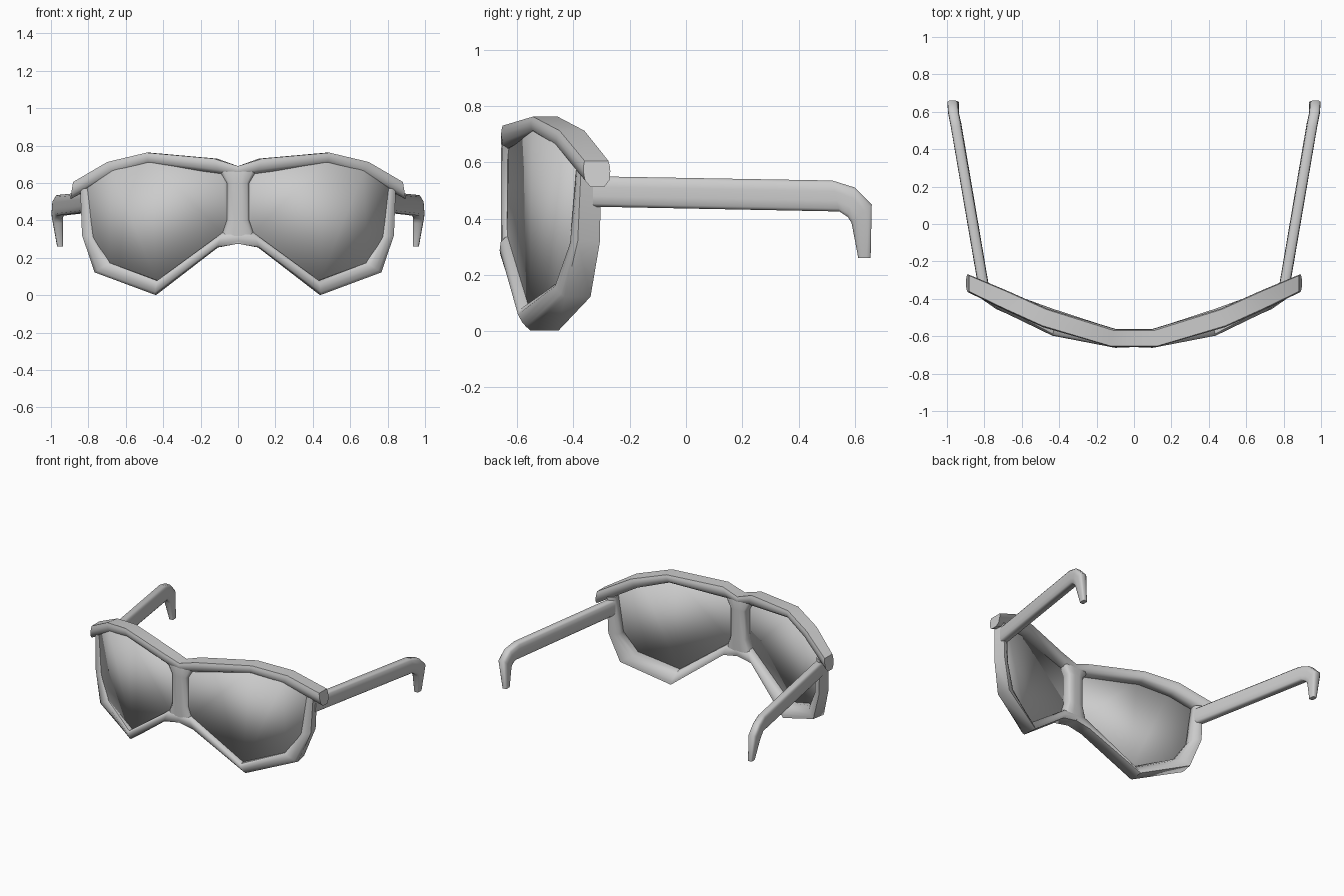
import bpy, bmesh
from mathutils import Vector

if "Cube" in bpy.data.objects:
    bpy.data.objects.remove(bpy.data.objects["Cube"])

# Rim section: u runs outer(+1) to inner(-1), v is depth; flat outside, rounded inside
RIM = [(1, .88), (.6, .97), (.2, 1), (-.5, .9), (-1, .5),
       (-1, -.5), (-.5, -.9), (.2, -1), (.6, -.97), (1, -.88)]
# Temple and bridge section: rounded on both edges
OVAL = [(1, .6), (.8, .92), (.3, 1), (-.3, 1), (-.8, .92), (-1, .6),
        (-1, -.6), (-.8, -.92), (-.3, -1), (.3, -1), (.8, -.92), (1, -.6)]


def finish(name, bm, mirror, angle):
    bmesh.ops.recalc_face_normals(bm, faces=bm.faces[:])
    me = bpy.data.meshes.new(name)
    bm.to_mesh(me)
    bm.free()
    ob = bpy.data.objects.new(name, me)
    bpy.context.collection.objects.link(ob)
    bpy.ops.object.select_all(action='DESELECT')
    ob.select_set(True)
    bpy.context.view_layer.objects.active = ob
    bpy.ops.object.shade_smooth_by_angle(angle=angle)
    if mirror:
        ob.modifiers.new("Mirror", 'MIRROR')
    return ob


def loft(name, stations, section, mirror=True, cap_start=True, angle=0.9):
    """Each station is (outer point, inner point, half depth vector)."""
    bm = bmesh.new()
    rings = []
    for a, b, d in stations:
        a, b, d = Vector(a), Vector(b), Vector(d)
        mid, half = (a + b) / 2, (a - b) / 2
        rings.append([bm.verts.new(mid + half * u + d * v) for u, v in section])
    n = len(section)
    for r, s in zip(rings, rings[1:]):
        for i in range(n):
            j = (i + 1) % n
            bm.faces.new((r[i], r[j], s[j], s[i]))
    if cap_start:
        bm.faces.new(rings[0])
    bm.faces.new(rings[-1])
    return finish(name, bm, mirror, angle)


# Brow bar, centre to outer end
loft("brow_bar", [
    ((0, -.61, .69), (0, -.61, .63), (0, -.047, 0)),
    ((.12, -.61, .73), (.09, -.61, .65), (.01, -.047, 0)),
    ((.48, -.50, .762), (.47, -.505, .70), (.01, -.05, 0)),
    ((.69, -.405, .712), (.66, -.42, .645), (.01, -.05, 0)),
    ((.882, -.318, .605), (.897, -.315, .512), (0, -.048, 0)),
], RIM, cap_start=False)

# Lower rim, nose to outer side
loft("lower_rim", [
    ((0, -.61, .275), (0, -.61, .35), (0, -.048, 0)),
    ((.11, -.61, .255), (.08, -.615, .335), (.003, -.05, 0)),
    ((.44, -.503, .002), (.43, -.56, .078), (.005, -.057, 0)),
    ((.758, -.385, .122), (.68, -.43, .172), (.01, -.052, 0)),
    ((.825, -.345, .32), (.76, -.38, .31), (.01, -.045, 0)),
    ((.835, -.338, .57), (.785, -.36, .57), (.01, -.04, 0)),
], RIM, cap_start=False)

# Vertical bridge post, flared at both ends
loft("bridge", [((w, -.61, z), (-w, -.61, z), (0, -d, 0)) for z, w, d in
                [(.28, .095, .045), (.34, .08, .047), (.40, .06, .048),
                 (.60, .06, .048), (.65, .09, .047), (.68, .10, .04)]],
     OVAL, mirror=False)

# Temple arms with hooked tips
loft("temple_arm", [((x, y1, z1), (x2, y2, z2), (w, 0, 0))
                    for x, x2, w, y1, z1, y2, z2 in [
    (.805, .805, .029, -.33, .55, -.33, .442),
    (.952, .952, .029, .52, .535, .545, .425),
    (.966, .962, .029, .60, .51, .575, .405),
    (.971, .962, .029, .66, .45, .588, .385),
    (.952, .950, .016, .656, .26, .612, .26)]], OVAL)

# Lenses: curved panels spanning from lower edge to upper edge
columns = [((.05, -.63, .39), (.05, -.63, .61)),
           ((.07, -.63, .32), (.08, -.625, .67)),
           ((.43, -.55, .06), (.47, -.54, .725)),
           ((.69, -.445, .155), (.67, -.46, .665)),
           ((.785, -.395, .30), (.81, -.38, .57))]
bm = bmesh.new()
pairs = [[bm.verts.new(p) for p in c] for c in columns]
for (a, b), (c, d) in zip(pairs, pairs[1:]):
    bm.faces.new((a, c, d, b))
lens = finish("lens", bm, True, 0.9)
s = lens.modifiers.new("Thickness", 'SOLIDIFY')
s.thickness = .012
s.offset = 0
